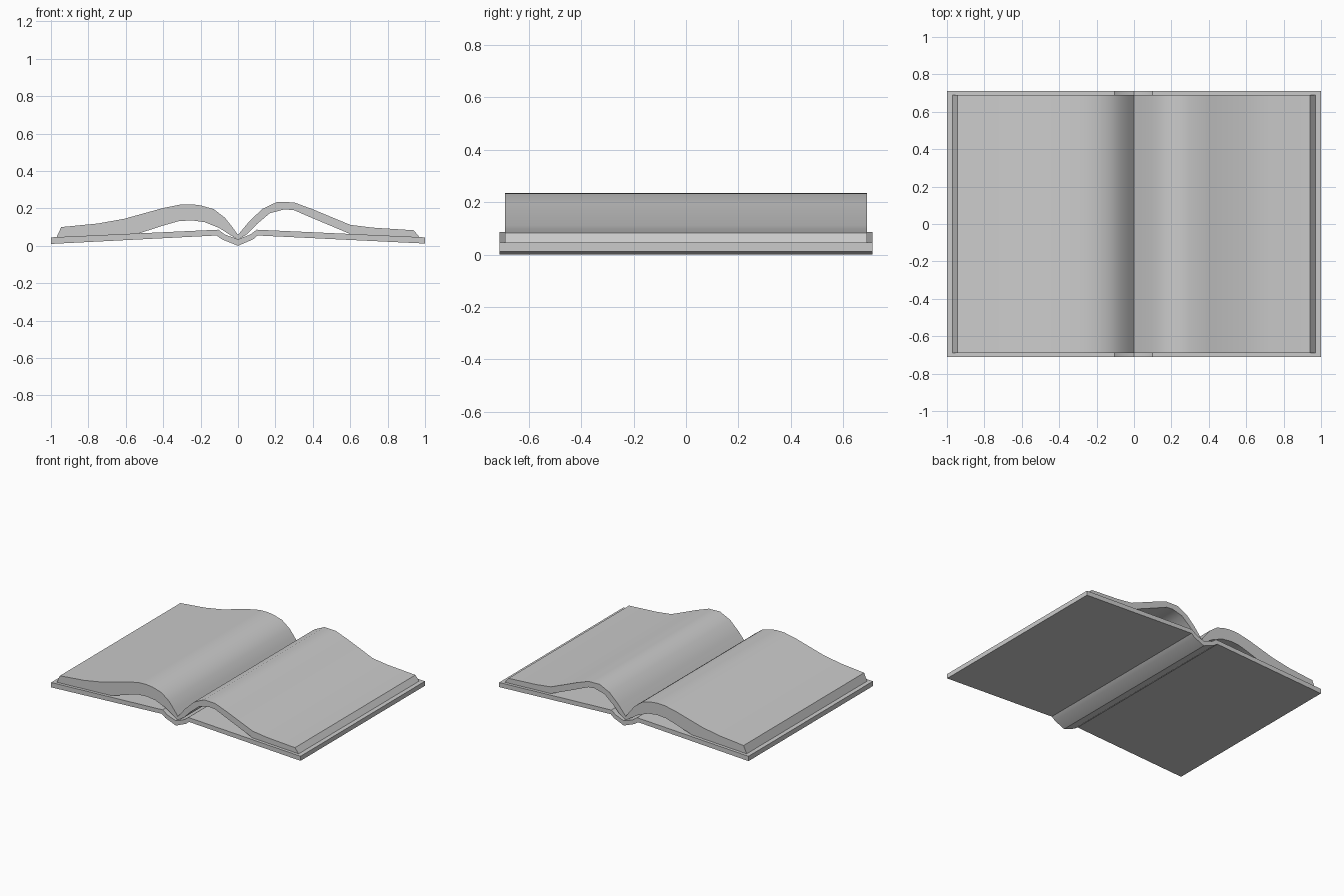
import bpy, bmesh, math


def extrude_profile(name, points, half_depth):
    """Closed x/z outline extruded symmetrically along y."""
    bm = bmesh.new()
    face = bm.faces.new([bm.verts.new((x, -half_depth, z)) for x, z in points])
    ext = bmesh.ops.extrude_face_region(bm, geom=[face], use_keep_orig=True)
    moved = [v for v in ext["geom"] if isinstance(v, bmesh.types.BMVert)]
    bmesh.ops.translate(bm, verts=moved, vec=(0, 2 * half_depth, 0))
    bmesh.ops.recalc_face_normals(bm, faces=bm.faces)
    mesh = bpy.data.meshes.new(name)
    bm.to_mesh(mesh)
    bm.free()
    mesh.shade_smooth()
    mesh.set_sharp_from_angle(angle=math.radians(32))
    obj = bpy.data.objects.new(name, mesh)
    bpy.context.collection.objects.link(obj)
    return obj


# cover: two sloping boards joined by a sunken spine
cover_top = [(-1, 0.045), (-0.105, 0.086), (-0.07, 0.06), (0, 0.035),
             (0.065, 0.06), (0.10, 0.086), (1, 0.045)]
cover_bottom = [(1, 0.012), (0.105, 0.055), (0.08, 0.034), (0, 0.004 - 0.004),
                (-0.085, 0.034), (-0.115, 0.055), (-1, 0.01)]
extrude_profile("cover", cover_top + cover_bottom, 0.712)

# page block: thick left wave and thinner right wave meeting in the gutter
pages_top = [(-0.97, 0.046), (-0.945, 0.10), (-0.75, 0.119), (-0.61, 0.144),
             (-0.4, 0.202), (-0.31, 0.22), (-0.25, 0.222), (-0.2, 0.216),
             (-0.13, 0.196), (-0.07, 0.15), (-0.03, 0.1), (0, 0.058),
             (0.06, 0.13), (0.13, 0.197), (0.21, 0.235), (0.3, 0.232),
             (0.4, 0.195), (0.6, 0.112), (0.72, 0.097), (0.94, 0.083),
             (0.97, 0.046)]
pages_bottom = [(0.6, 0.063), (0.4, 0.147), (0.3, 0.19), (0.25, 0.195),
                (0.17, 0.174), (0.1, 0.115), (0.05, 0.063), (0, 0.033),
                (-0.05, 0.063), (-0.1, 0.095), (-0.18, 0.127),
                (-0.25, 0.136), (-0.32, 0.131), (-0.4, 0.108), (-0.53, 0.066)]
extrude_profile("pages", pages_top + pages_bottom, 0.69)
